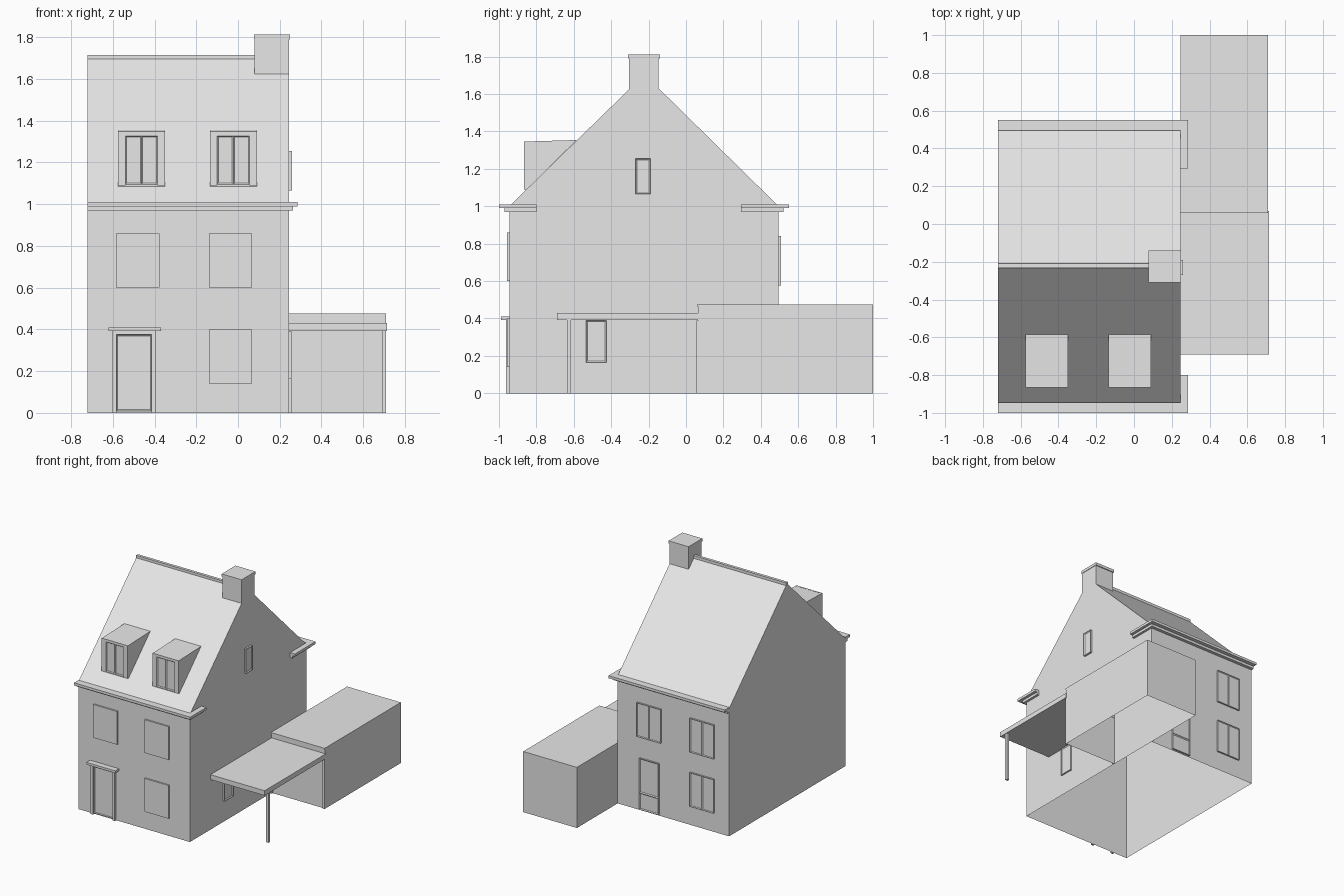
import bpy, bmesh
from mathutils import Vector

old = bpy.data.objects.get("Cube")
if old:
    bpy.data.objects.remove(old, do_unlink=True)

# One plain grey for the whole building
grey = bpy.data.materials.new("plain_grey")
grey.use_nodes = True
grey.diffuse_color = (0.8, 0.8, 0.8, 1)
grey.node_tree.nodes["Principled BSDF"].inputs["Base Color"].default_value = (0.8, 0.8, 0.8, 1)

FRONT, BACK, RIGHT = Vector((0, -1, 0)), Vector((0, 1, 0)), Vector((1, 0, 0))
DOWN = Vector((0, 0, -1))


def prism(name, profile, x0, x1, open_bottom=False, out=None, rim=0.0, depth=0.0):
    """Extrude a (y, z) profile along x; optionally drop the base or recess one side."""
    bm = bmesh.new()
    face = bm.faces.new([bm.verts.new((x0, y, z)) for y, z in profile])
    ext = bmesh.ops.extrude_face_region(bm, geom=[face])
    moved = [g for g in ext["geom"] if isinstance(g, bmesh.types.BMVert)]
    bmesh.ops.translate(bm, verts=moved, vec=(x1 - x0, 0, 0))
    bmesh.ops.recalc_face_normals(bm, faces=bm.faces)
    if open_bottom:
        base = [f for f in bm.faces if f.normal.dot(DOWN) > 0.99]
        bmesh.ops.delete(bm, geom=base, context='FACES')
    if out is not None:
        side = [f for f in bm.faces if f.normal.dot(out) > 0.99]
        bmesh.ops.inset_individual(bm, faces=side, thickness=rim, depth=-depth)
    mesh = bpy.data.meshes.new(name)
    bm.to_mesh(mesh)
    bm.free()
    mesh.materials.append(grey)
    obj = bpy.data.objects.new(name, mesh)
    bpy.context.collection.objects.link(obj)
    return obj


def box(name, x0, x1, y0, y1, z0, z1, **kw):
    return prism(name, [(y0, z0), (y1, z0), (y1, z1), (y0, z1)], x0, x1, **kw)


def pane_pair(name, x0, x1, y0, y1, z0, z1, out):
    """Two framed sashes side by side."""
    mid = (x0 + x1) / 2
    for tag, a, b in (("a", x0, mid), ("b", mid, x1)):
        box(f"{name}_{tag}", a, b, y0, y1, z0, z1, out=out, rim=0.008, depth=0.006)


# House shell and roof
LEFT, SIDE, FY, BY = -0.72, 0.245, -0.945, 0.495
prism("house_shell", [(FY, 0), (BY, 0), (BY, 1.0), (-0.222, 1.705), (FY, 1.0)],
      LEFT, SIDE, open_bottom=True)
box("ridge_cap", LEFT, SIDE, -0.232, -0.21, 1.69, 1.715)

# Chimney
box("chimney", 0.08, SIDE, -0.305, -0.147, 1.6, 1.795)
box("chimney_cap", 0.076, 0.249, -0.31, -0.14, 1.79, 1.812)

# Stepped eaves that return around the gable
for step, z0, z1, reach in (("upper", 0.99, 1.01, 0.055), ("lower", 0.97, 0.99, 0.025)):
    edge = SIDE + reach * 0.75
    box(f"front_eave_{step}", LEFT, edge, FY - reach, FY, z0, z1)
    box(f"front_eave_return_{step}", SIDE, edge, FY, -0.8, z0, z1)
    box(f"back_eave_{step}", LEFT, edge, BY, BY + reach, z0, z1)
    box(f"back_eave_return_{step}", SIDE, edge, 0.295, BY, z0, z1)

# Dormers
for i, x0 in enumerate((-0.575, -0.135)):
    x1 = x0 + 0.225
    prism(f"dormer_{i}", [(-0.857, 1.085), (-0.857, 1.346), (-0.585, 1.354)], x0, x1)
    box(f"dormer_jamb_left_{i}", x0, x0 + 0.035, -0.865, -0.855, 1.09, 1.346)
    box(f"dormer_jamb_right_{i}", x1 - 0.035, x1, -0.865, -0.855, 1.09, 1.346)
    box(f"dormer_lintel_{i}", x0, x1, -0.865, -0.855, 1.327, 1.347)
    pane_pair(f"dormer_window_{i}", x0 + 0.035, x1 - 0.035, -0.863, -0.855, 1.095, 1.327, FRONT)

# Front windows
for name, x0, z0 in (("upper_left", -0.585, 0.6), ("upper_right", -0.14, 0.6),
                     ("lower_right", -0.14, 0.14)):
    box(f"front_window_{name}", x0, x0 + 0.208, FY - 0.012, FY, z0, z0 + 0.26)

# Front door with canopy
box("front_door_jamb_left", -0.602, -0.582, FY - 0.018, FY, 0, 0.392)
box("front_door_jamb_right", -0.414, -0.394, FY - 0.018, FY, 0, 0.392)
box("front_door_lintel", -0.582, -0.414, FY - 0.018, FY, 0.375, 0.392)
box("front_door", -0.582, -0.414, FY - 0.008, FY, 0.01, 0.375, out=FRONT, rim=0.008, depth=0.005)
box("front_door_canopy", -0.62, -0.37, -0.99, FY, 0.392, 0.41)

# Back windows and door
for name, x0, z0 in (("upper_left", -0.135, 0.575), ("upper_right", -0.595, 0.575),
                     ("lower_right", -0.595, 0.15)):
    pane_pair(f"back_window_{name}", x0, x0 + 0.208, BY, BY + 0.012, z0, z0 + 0.265, BACK)
box("back_door_panel", -0.117, 0.05, BY, BY + 0.012, 0.01, 0.14, out=BACK, rim=0.01, depth=0.006)
box("back_door_glass", -0.117, 0.05, BY, BY + 0.012, 0.14, 0.41, out=BACK, rim=0.01, depth=0.006)

# Side windows
box("gable_window", SIDE, SIDE + 0.014, -0.27, -0.19, 1.065, 1.255, out=RIGHT, rim=0.01, depth=0.006)
box("side_window", SIDE, SIDE + 0.012, -0.535, -0.425, 0.165, 0.39, out=RIGHT, rim=0.01, depth=0.006)

# Garage and its door frame
GX = 0.71
box("garage", SIDE, GX, 0.065, 1.0, 0, 0.475, open_bottom=True)
box("garage_coping", SIDE, GX, 0.058, 0.065, 0.463, 0.475)
box("garage_jamb_inner", SIDE, 0.256, 0.057, 0.065, 0, 0.39)
box("garage_jamb_outer", 0.69, GX, 0.057, 0.065, 0, 0.39)

# Carport
box("carport_roof", SIDE, 0.714, -0.69, 0.068, 0.392, 0.43)
box("carport_post", 0.69, GX, -0.636, -0.615, 0, 0.395)
